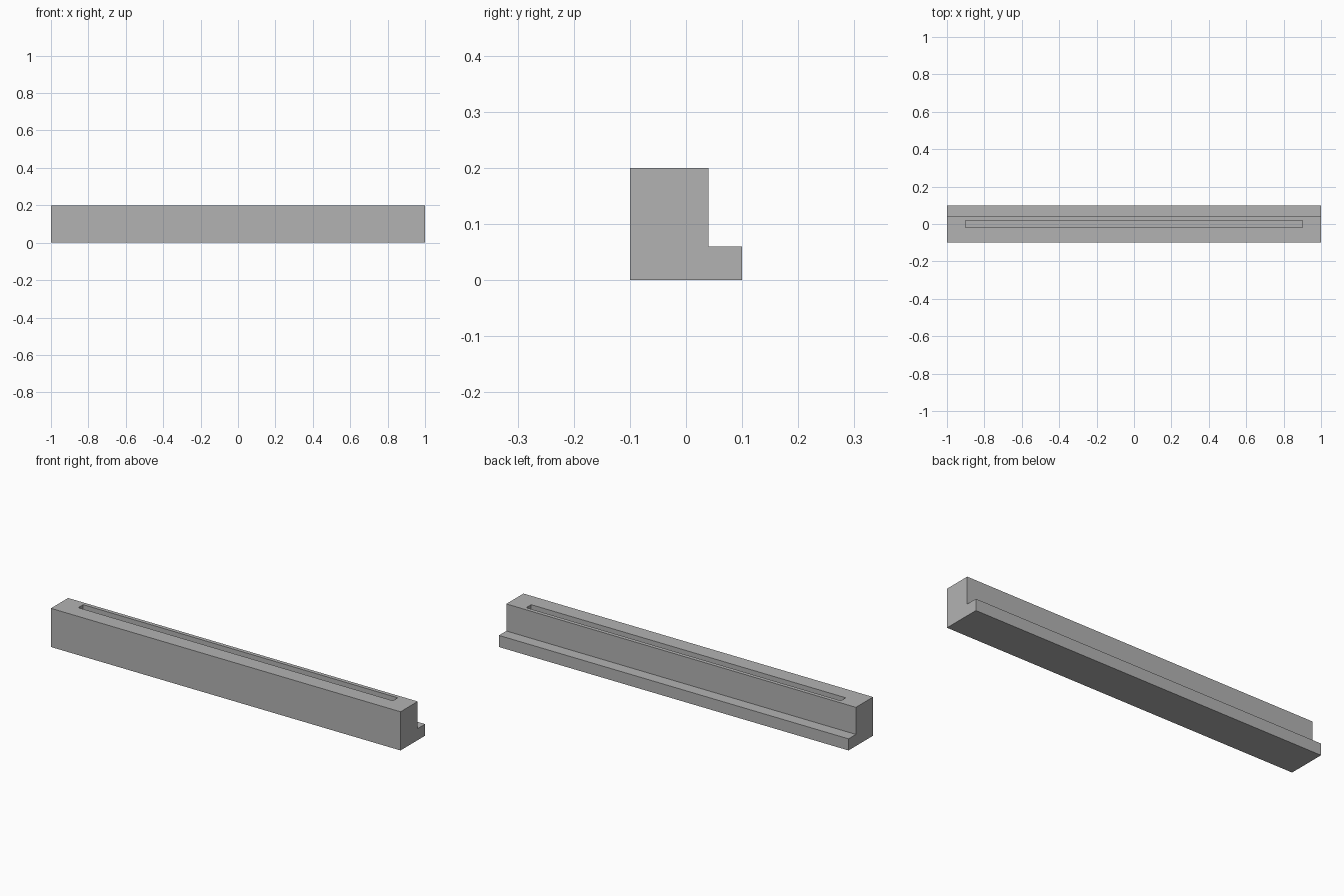
import bpy
import bmesh

cube = bpy.data.objects.get("Cube")
if cube:
    bpy.data.objects.remove(cube, do_unlink=True)

HALF_LENGTH = 1.0
SLOT_HALF_LENGTH, SLOT_HALF_WIDTH, SLOT_DEPTH = 0.9, 0.02, 0.04

grey = bpy.data.materials.new("plain grey")
grey.use_nodes = True
colour = (0.45, 0.45, 0.45, 1)
grey.diffuse_color = colour
grey.node_tree.nodes["Principled BSDF"].inputs["Base Color"].default_value = colour

# L-shaped cross-section (y, z): tall bar with a low ledge at the back
profile = [(-0.1, 0), (0.1, 0), (0.1, 0.06), (0.04, 0.06), (0.04, 0.2), (-0.1, 0.2)]

# Extrude the section along the length
bm = bmesh.new()
section = bm.faces.new([bm.verts.new((-HALF_LENGTH, y, z)) for y, z in profile])
extruded = bmesh.ops.extrude_face_region(bm, geom=[section], use_keep_orig=True)
moved = [v for v in extruded["geom"] if isinstance(v, bmesh.types.BMVert)]
bmesh.ops.translate(bm, verts=moved, vec=(2 * HALF_LENGTH, 0, 0))
bmesh.ops.recalc_face_normals(bm, faces=bm.faces)

# Cut the top face into a frame around the slot
bm.normal_update()
for co, no in (
    ((0, -SLOT_HALF_WIDTH, 0), (0, 1, 0)), ((0, SLOT_HALF_WIDTH, 0), (0, 1, 0)),
    ((-SLOT_HALF_LENGTH, 0, 0), (1, 0, 0)), ((SLOT_HALF_LENGTH, 0, 0), (1, 0, 0)),
):
    bmesh.ops.bisect_plane(bm, geom=bm.verts[:] + bm.edges[:] + bm.faces[:],
                           plane_co=co, plane_no=no)

# Sink the middle of the frame to make the slot
bm.normal_update()
slot = [f for f in bm.faces if f.normal.z > 0.9
        and abs(f.calc_center_median().x) < SLOT_HALF_LENGTH
        and abs(f.calc_center_median().y) < SLOT_HALF_WIDTH]
sunk = bmesh.ops.extrude_face_region(bm, geom=slot)
bmesh.ops.delete(bm, geom=[f for f in slot if f.is_valid], context="FACES_ONLY")
floor_verts = [v for v in sunk["geom"] if isinstance(v, bmesh.types.BMVert)]
bmesh.ops.translate(bm, verts=floor_verts, vec=(0, 0, -SLOT_DEPTH))
bmesh.ops.recalc_face_normals(bm, faces=bm.faces)

mesh = bpy.data.meshes.new("slotted_bar")
bm.to_mesh(mesh)
bm.free()
mesh.materials.append(grey)
bar = bpy.data.objects.new("slotted_bar", mesh)
bpy.context.collection.objects.link(bar)
